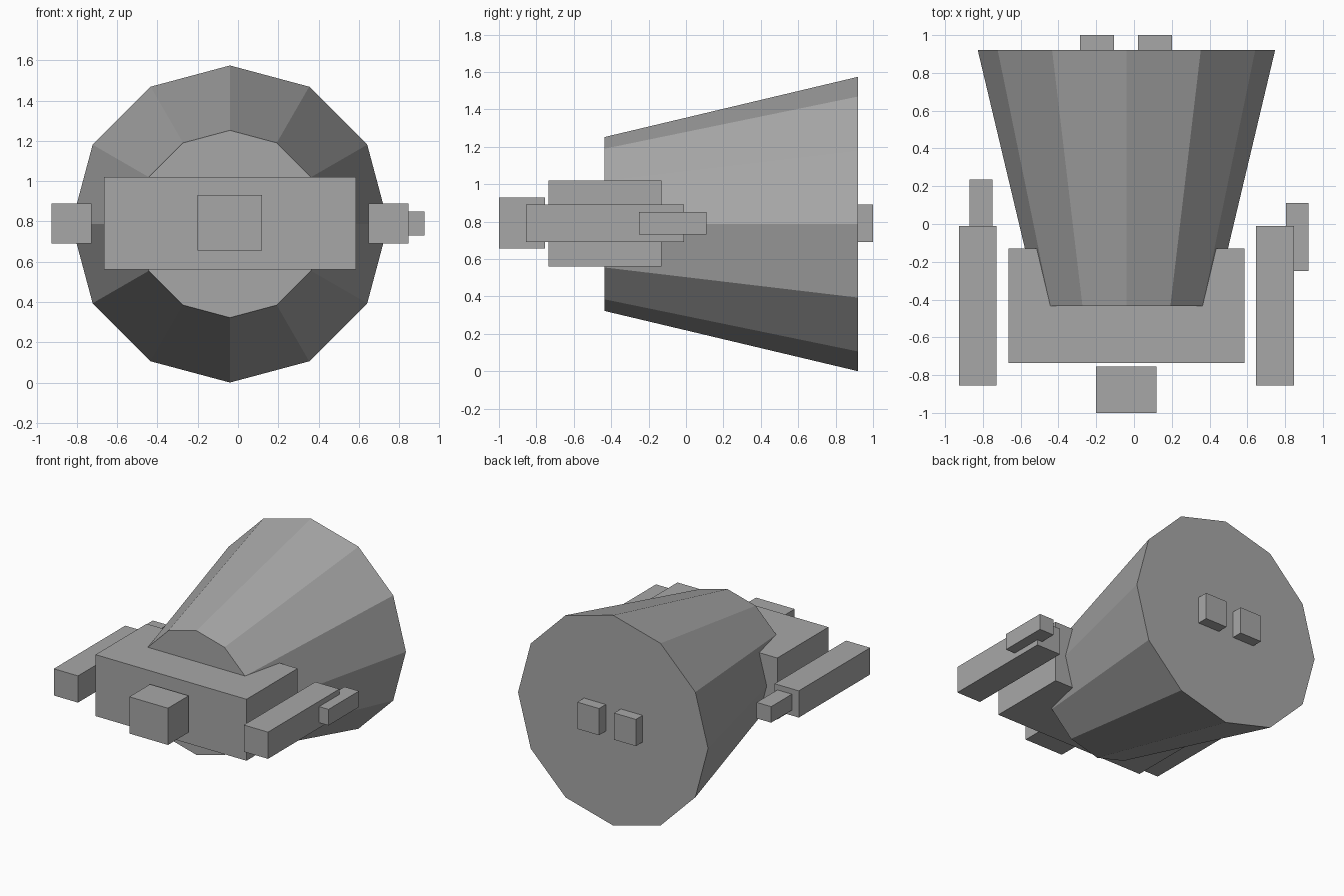
import bpy, math

if "Cube" in bpy.data.objects:
    bpy.data.objects.remove(bpy.data.objects["Cube"])

AXIS_X, AXIS_Z = -0.04, 0.787

# Dark grey used on every part
grey = bpy.data.materials.new("dark_grey")
grey.diffuse_color = (0.39, 0.39, 0.39, 1)
grey.use_nodes = True
grey.node_tree.nodes["Principled BSDF"].inputs["Base Color"].default_value = grey.diffuse_color


def box(name, x, y, z):
    """Box spanning the given (min, max) ranges."""
    spans = (x, y, z)
    bpy.ops.mesh.primitive_cube_add(size=1, location=[(a + b) / 2 for a, b in spans])
    ob = bpy.context.object
    ob.name = name
    ob.scale = [b - a for a, b in spans]
    bpy.ops.object.transform_apply(location=False, rotation=False, scale=True)
    ob.data.materials.append(grey)
    return ob


# Twelve-sided tapered hull, widening toward the back
y_front, y_back = -0.435, 0.92
bpy.ops.mesh.primitive_cone_add(
    vertices=12, radius1=0.465, radius2=0.787, depth=y_back - y_front,
    location=(AXIS_X, (y_front + y_back) / 2, AXIS_Z),
    rotation=(-math.pi / 2, 0, 0))
hull = bpy.context.object
hull.name = "tapered_hull"
hull.data.materials.append(grey)

# Front block and nose
box("front_block", (-0.665, 0.585), (-0.735, -0.13), (0.56, 1.02))
box("nose", (-0.20, 0.12), (-1.0, -0.755), (0.655, 0.93))

# Side arms, mirrored about the hull axis
for side, s in (("left", -1), ("right", 1)):
    cx = AXIS_X + s * 0.787
    box(side + "_arm", (cx - 0.10, cx + 0.10), (-0.855, -0.01), (0.69, 0.89))

# Small rods on the arms
box("left_rod", (-0.87, -0.75), (-0.125, 0.235), (0.73, 0.85))
box("right_rod", (0.805, 0.925), (-0.25, 0.11), (0.73, 0.85))

# Rear exhaust blocks
for name, x0 in (("left_exhaust", -0.285), ("right_exhaust", 0.02)):
    box(name, (x0, x0 + 0.18), (0.88, 1.0), (0.69, 0.89))
